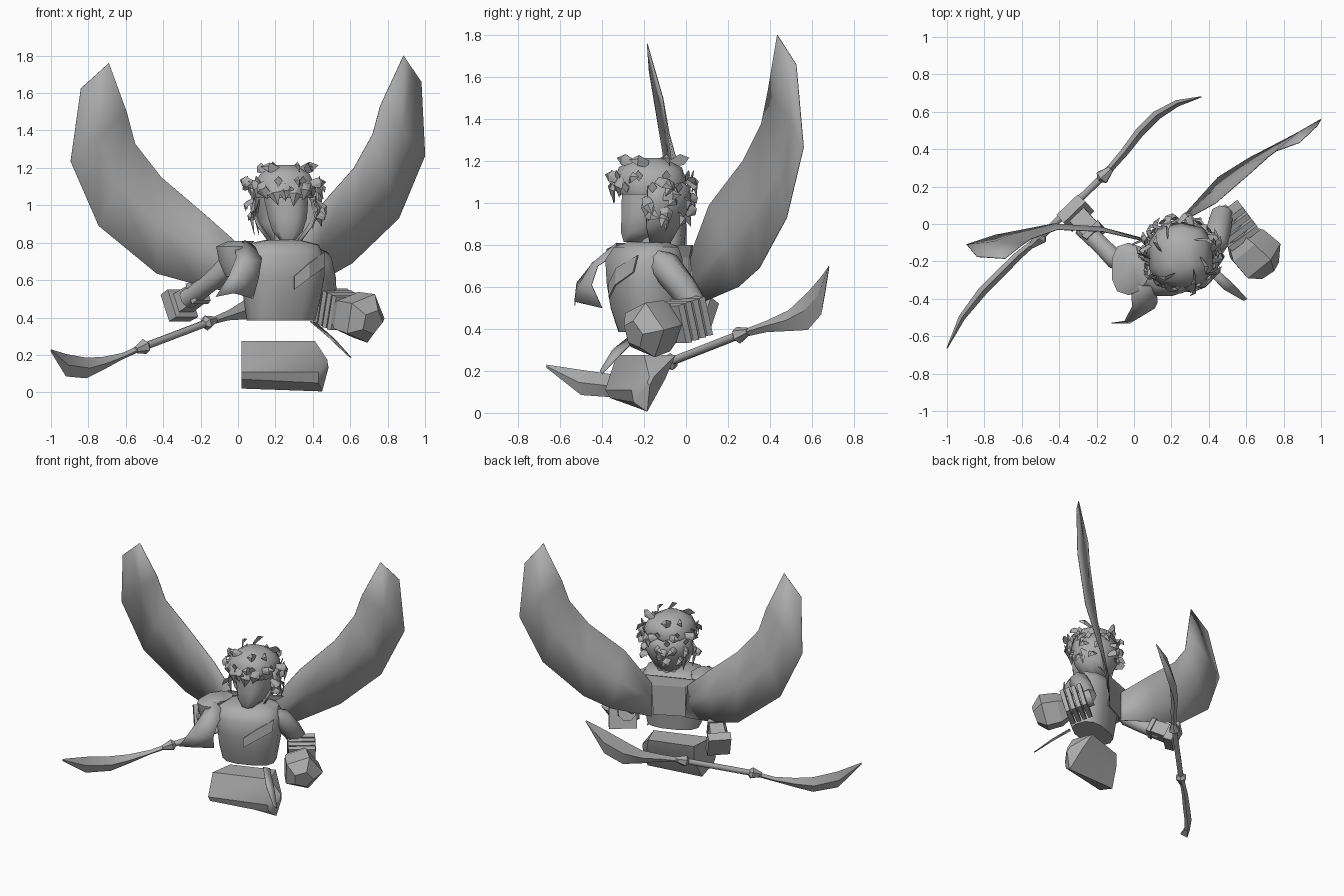
import bpy, bmesh, math, random
from mathutils import Vector

if "Cube" in bpy.data.objects:
    bpy.data.objects.remove(bpy.data.objects["Cube"])
random.seed(4)

grey = bpy.data.materials.new("plain grey")
grey.diffuse_color = (0.42, 0.42, 0.42, 1)
grey.use_nodes = True
grey.node_tree.nodes["Principled BSDF"].inputs["Base Color"].default_value = grey.diffuse_color


def build(name, verts, faces, smooth=None, thick=0.0):
    me = bpy.data.meshes.new(name)
    me.from_pydata([tuple(v) for v in verts], [], faces)
    bm = bmesh.new()
    bm.from_mesh(me)
    bmesh.ops.recalc_face_normals(bm, faces=bm.faces[:])
    bm.to_mesh(me)
    bm.free()
    me.materials.append(grey)
    ob = bpy.data.objects.new(name, me)
    bpy.context.collection.objects.link(ob)
    if thick:
        m = ob.modifiers.new("thickness", 'SOLIDIFY')
        m.thickness, m.offset = thick, 0
    if smooth:
        bpy.ops.object.select_all(action='DESELECT')
        ob.select_set(True)
        bpy.context.view_layer.objects.active = ob
        bpy.ops.object.shade_smooth_by_angle(angle=math.radians(smooth))
    return ob


def bridge(name, rings, smooth=None):
    """Skin equal-length closed rings and cap both ends."""
    n = len(rings[0])
    verts = [v for r in rings for v in r]
    faces = [(k*n+i, k*n+(i+1) % n, (k+1)*n+(i+1) % n, (k+1)*n+i)
             for k in range(len(rings)-1) for i in range(n)]
    faces += [tuple(range(n)), tuple(range(len(verts)-n, len(verts)))]
    return build(name, verts, faces, smooth)


def stack(name, rows, n=10, smooth=50, turn=0):
    """Upright form: rows of x, y, z, radius x, radius y (slightly squared)."""
    def sq(c):
        return math.copysign(abs(c)**0.75, c)
    ct, st = math.cos(math.radians(turn)), math.sin(math.radians(turn))
    ang = [2*math.pi*(i+.5)/n for i in range(n)]
    rings = []
    for x, y, z, rx, ry in rows:
        pts = [(rx*sq(math.cos(a)), ry*sq(math.sin(a))) for a in ang]
        rings.append([(x + u*ct - v*st, y + u*st + v*ct, z) for u, v in pts])
    return bridge(name, rings, smooth)


def tube(name, pts, radii, n=6, smooth=None):
    pts = [Vector(p) for p in pts]
    rings = []
    for i, (p, r) in enumerate(zip(pts, radii)):
        t = (pts[min(i+1, len(pts)-1)] - pts[max(i-1, 0)]).normalized()
        u = t.cross(Vector((0, 0, 1))).normalized()
        v = u.cross(t)
        rings.append([p + r*(math.cos(a)*u + math.sin(a)*v)
                      for a in (2*math.pi*(k+.5)/n for k in range(n))])
    return bridge(name, rings, smooth)


def along(a, b, ts):
    a, b = Vector(a), Vector(b)
    return [a.lerp(b, t) for t in ts]


def sheet(name, rows, thick=0.008, smooth=50):
    w = len(rows[0])
    faces = [(k*w+i, k*w+i+1, (k+1)*w+i+1, (k+1)*w+i)
             for k in range(len(rows)-1) for i in range(w-1)]
    return build(name, [v for r in rows for v in r], faces, smooth, thick)


# Torso (turned a little to the left), neck and hips
stack("torso", [(.23, -.19, .385, .185, .115), (.235, -.2, .5, .205, .145), (.24, -.2, .62, .22, .165),
                (.23, -.2, .73, .23, .17), (.23, -.19, .79, .2, .14), (.24, -.18, .815, .09, .09)],
      12, 50, 20)
stack("neck", [(.25, -.17, .77, .06, .06), (.25, -.17, .9, .06, .06)], 8)
left = [(.02, -.33, .275), (.04, -.15, .27), (.04, -.15, .16), (.02, -.22, .02),
        (.02, -.36, .07), (.02, -.385, .11)]
right = [(.41, -.2, .275), (.35, -.05, .275), (.4, -.1, .16), (.45, -.185, .005),
         (.43, -.25, .05), (.43, -.26, .11)]
tip = Vector((.49, -.17, .155))
bridge("hips", [left, right, [tip.lerp(Vector(p), .15) for p in right]], 35)

# Head
stack("head", [(.265, -.25, .815, .045, .05), (.265, -.225, .86, .085, .09), (.265, -.19, .93, .11, .125),
               (.26, -.18, 1.0, .12, .135), (.25, -.17, 1.08, .13, .14)], 8, 60)

# Hair: crown, curtain tapering to the nape, loose locks
HC = Vector((.25, -.16, 0))
stack("hair_crown", [(.25, -.17, 1.04, .16, .15), (.25, -.17, 1.1, .175, .175),
                     (.25, -.17, 1.17, .135, .15), (.25, -.18, 1.215, .06, .07)], 10, 50)
rows = []
for z, r, y in ((1.08, .175, 0), (.98, .18, 0), (.89, .145, -.01), (.8, .08, .0)):
    row = []
    for i in range(11):
        a = math.radians(-8 + 19.6*i)
        row.append((HC.x + r*math.cos(a), HC.y + y + r*math.sin(a), z + .02*(i % 2)))
    rows.append(row)
sheet("hair_back", rows, .01, 50)


def lock(name, base, d, length, width):
    """Flat-backed curved lock of hair."""
    base, d = Vector(base), Vector(d).normalized()
    out = Vector((base.x-HC.x, base.y-HC.y, .05)).normalized()
    s = d.cross(out).normalized()*width
    mid = base + d*length*.5 + out*.022
    vs = [base - s*.5, base + s*.5, mid - s*.8, mid + s*.8, mid + out*.015, base + d*length + out*.008]
    build(name, vs, [(0, 1, 4), (0, 4, 2), (1, 3, 4), (2, 4, 5), (3, 5, 4), (0, 2, 5, 3, 1)])


for ring, (z, r, count) in enumerate(((1.185, .11, 6), (1.11, .165, 11), (1.03, .17, 9), (.95, .16, 7))):
    for i in range(count):
        a = 2*math.pi*(i + random.uniform(-.3, .3))/count
        if ring > 1:
            a = math.radians(-12 + 204*i/(count-1))
        c, s = math.cos(a), math.sin(a)
        swirl = random.choice((-1, 1))*random.uniform(.3, .9)
        d = (c*.25 - s*swirl, s*.25 + c*swirl, random.uniform(-.9, .2) if ring else .15)
        lock("hair_lock", (HC.x + r*c, HC.y + r*s, z), d, random.uniform(.08, .11), .035)
# Fringe over the brow and strands beside the face
for i in range(5):
    x = .12 + .062*i
    lock("fringe", (x, -.335 + 2*(x-.25)**2, 1.12), (.5 - .2*i, -.05, -1), .1 + .03*(i % 2), .045)
for x, y, l in ((.09, -.2, .2), (.115, -.13, .2), (.41, -.18, .12), (.395, -.1, .17)):
    lock("side_strand", (x, y, 1.03), ((.25-x)*.2, 0, -1), l, .04)

# Leaf wreath
for i in range(18):
    a = 2*math.pi*i/18
    r, z = (.192, 1.13) if i % 2 else (.198, 1.075)
    o = Vector((HC.x + r*math.cos(a), HC.y + r*math.sin(a), z))
    t = Vector((-math.sin(a), math.cos(a), 0))*.022
    up = Vector((.3*math.cos(a), .3*math.sin(a), 1))*.026
    build("wreath_leaf", [o-t, o-up, o+t, o+up], [(0, 1, 2, 3)], None, .004)

# Wings: each row is lower edge, upper edge
wings = {
    "wing_right": [((.26, .04, .51), (.27, .02, .75)), ((.45, .25, .6), (.435, .11, .99)),
                   ((.61, .35, .69), (.62, .27, 1.2)), ((.86, .48, .93), (.72, .36, 1.38)),
                   ((1.0, .56, 1.265), (.76, .39, 1.53)), ((.98, .525, 1.66), (.885, .435, 1.8))],
    "wing_left": [((.06, -.08, .51), (.05, -.09, .75)), ((-.2, -.02, .57), (-.17, -.04, .945)),
                  ((-.435, 0, .635), (-.41, -.03, 1.15)), ((-.745, -.06, .89), (-.55, -.08, 1.33)),
                  ((-.895, -.11, 1.235), (-.595, -.11, 1.5)), ((-.84, -.175, 1.625), (-.69, -.185, 1.76))]}
for name, edges in wings.items():
    rows = []
    for k, (lo, hi) in enumerate(edges):
        mid = Vector(lo).lerp(Vector(hi), .5)
        mid.y += .015 if 0 < k < 5 else 0
        rows.append((lo, mid, hi))
    sheet(name, rows, .004, 60)
sheet("back_plate", [((-.01, -.11, .8), (.36, .03, .8)), ((.06, -.08, .74), (.27, .02, .74)),
                     ((.06, -.08, .52), (.26, .02, .52))], .01, None)

# Cloth: shoulder flap, hip ribbon, chest strap
sheet("shoulder_flap", [((-.02, -.3, .8), (.04, -.33, .81), (.12, -.33, .76)),
                        ((-.01, -.44, .72), (.05, -.45, .71), (.125, -.42, .7)),
                        ((-.05, -.52, .62), (.01, -.51, .61), (.11, -.45, .61)),
                        ((-.12, -.53, .51), (-.02, -.53, .53), (.08, -.4, .5))], .004)
sheet("hip_ribbon", [((.385, -.25, .38), (.42, -.22, .37)), ((.48, -.35, .30), (.52, -.31, .28)),
                     ((.585, -.41, .2), (.605, -.4, .185))], .005)
sheet("chest_strap", [((.3, -.365, .62), (.3, -.365, .55)), ((.38, -.33, .69), (.38, -.335, .61)),
                      ((.46, -.23, .75), (.46, -.25, .67))], .009, None)

# Left arm: shoulder cap, arm, flanged bracer
stack("left_shoulder_cap", [(-.01, -.24, .62, .06, .09), (-.02, -.24, .7, .085, .13),
                            (-.03, -.24, .78, .09, .14), (.02, -.23, .81, .07, .09)], 10)
tube("left_arm", [(-.01, -.21, .72), (-.1, -.19, .63), (-.17, -.12, .57), (-.27, -.02, .5)],
     [.065, .055, .05, .055], 8, 50)
tube("left_bracer", along((-.2, -.06, .54), (-.335, .08, .45), (0, .15, .16, .68, .7, 1)),
     [.075, .085, .07, .075, .115, .11], 4)

# Right arm: arm, stacked forearm plates, fist
tube("right_arm", [(.38, -.15, .74), (.43, -.1, .7), (.455, -.02, .6), (.47, .05, .5)],
     [.05, .075, .07, .06], 8, 50)
tube("right_forearm", [(.45, .06, .5), (.6, -.12, .42)], [.065, .07], 8, 50)
for i in range(4):
    p = Vector((.5, .04, .46)).lerp(Vector((.575, -.06, .425)), i/3)
    d = Vector((.009, -.012, -.004))
    tube("forearm_plate", (p-d, p+d), (.135, .13), 4)
tube("right_fist", [(.55, -.06, .43), (.6, -.12, .415), (.68, -.2, .395), (.72, -.25, .375)],
     [.08, .13, .14, .07], 5, 20)

# Double-bladed staff: shaft, collars, blades
A, B = Vector((-.5, -.07, .245)), Vector((-.17, .25, .37))
tube("staff_shaft", (A, B), (.02, .02), 8, 50)
for p, d in ((A, A-B), (B, B-A)):
    tube("staff_collar", along(p, p + d.normalized()*.07, (-.3, 0, .3, 1)), (.02, .042, .034, .018), 6)


def blade(name, rows):
    """Rows of x, y, top z, bottom z, half thickness; diamond section."""
    rings = []
    for i, (x, y, hi, lo, th) in enumerate(rows):
        a, b = rows[max(i-1, 0)], rows[min(i+1, len(rows)-1)]
        n = Vector((a[1]-b[1], b[0]-a[0], 0)).normalized()*th
        m = Vector((x, y, (hi+lo)/2))
        rings.append([(x, y, hi), m+n, (x, y, lo), m-n])
    bridge(name, rings, 30)


blade("staff_blade_upper", [(-.15, .27, .395, .36, .018), (-.05, .385, .44, .385, .022),
                            (.03, .49, .49, .39, .025), (.12, .58, .575, .395, .025),
                            (.23, .645, .65, .47, .018), (.36, .68, .7, .685, .003)])
blade("staff_blade_lower", [(-.52, -.085, .255, .22, .018), (-.62, -.17, .21, .175, .022),
                            (-.72, -.27, .19, .12, .025), (-.81, -.36, .185, .075, .025),
                            (-.92, -.5, .205, .085, .018), (-1.0, -.665, .23, .215, .003)])
